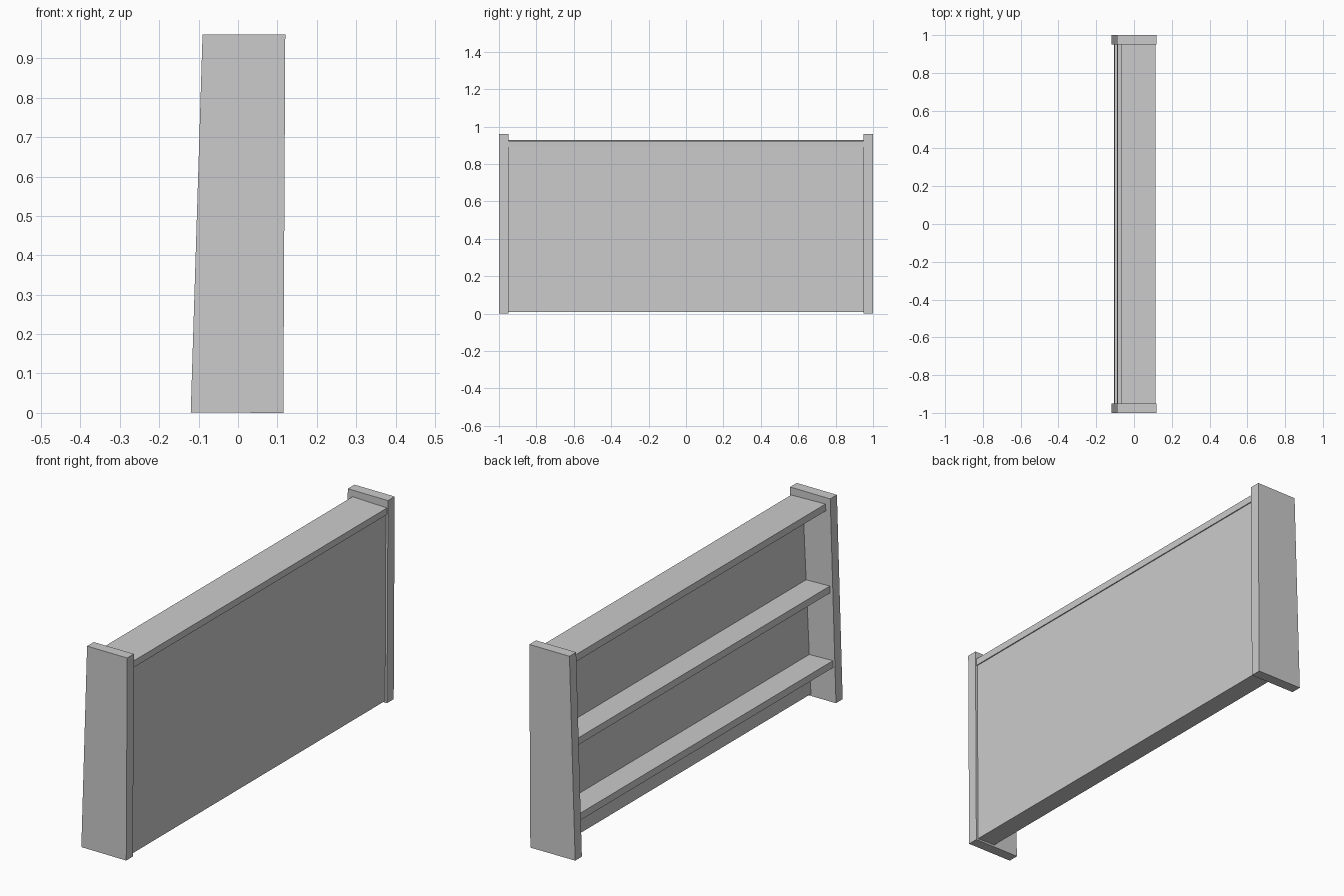
import bpy, bmesh

if "Cube" in bpy.data.objects:
    bpy.data.objects.remove(bpy.data.objects["Cube"])


def prism(name, profile, y0, y1):
    """Extrude an x-z profile along y."""
    bm = bmesh.new()
    face = bm.faces.new([bm.verts.new((x, y0, z)) for x, z in profile])
    ext = bmesh.ops.extrude_face_region(bm, geom=[face])
    verts = [g for g in ext["geom"] if isinstance(g, bmesh.types.BMVert)]
    bmesh.ops.translate(bm, verts=verts, vec=(0, y1 - y0, 0))
    bmesh.ops.recalc_face_normals(bm, faces=bm.faces)
    mesh = bpy.data.meshes.new(name)
    bm.to_mesh(mesh)
    bm.free()
    obj = bpy.data.objects.new(name, mesh)
    bpy.context.collection.objects.link(obj)
    return obj


# Leaning end panels
side = [(-0.12, 0.001), (0.115, 0), (0.12, 0.96), (-0.09, 0.96)]
prism("side_panel_front", side, -1.0, -0.95)
prism("side_panel_back", side, 0.95, 1.0)

# Thick tapered back board
prism("back_board", [(0.011, 0.01), (0.105, 0.008), (0.109, 0.895), (0.053, 0.898)],
      -0.95, 0.95)

# Shelves, tilted slightly with the lean: name, front x, back x, top z
for name, x0, x1, z in [("top_shelf", -0.065, 0.115, 0.929),
                        ("middle_shelf", -0.088, 0.06, 0.547),
                        ("bottom_shelf", -0.104, 0.04, 0.198)]:
    drop = (x1 - x0) * 0.03
    prism(name, [(x0, z), (x0 - 0.002, z - 0.032),
                 (x1 - 0.001, z - 0.032 - drop), (x1, z - drop)], -0.95, 0.95)
